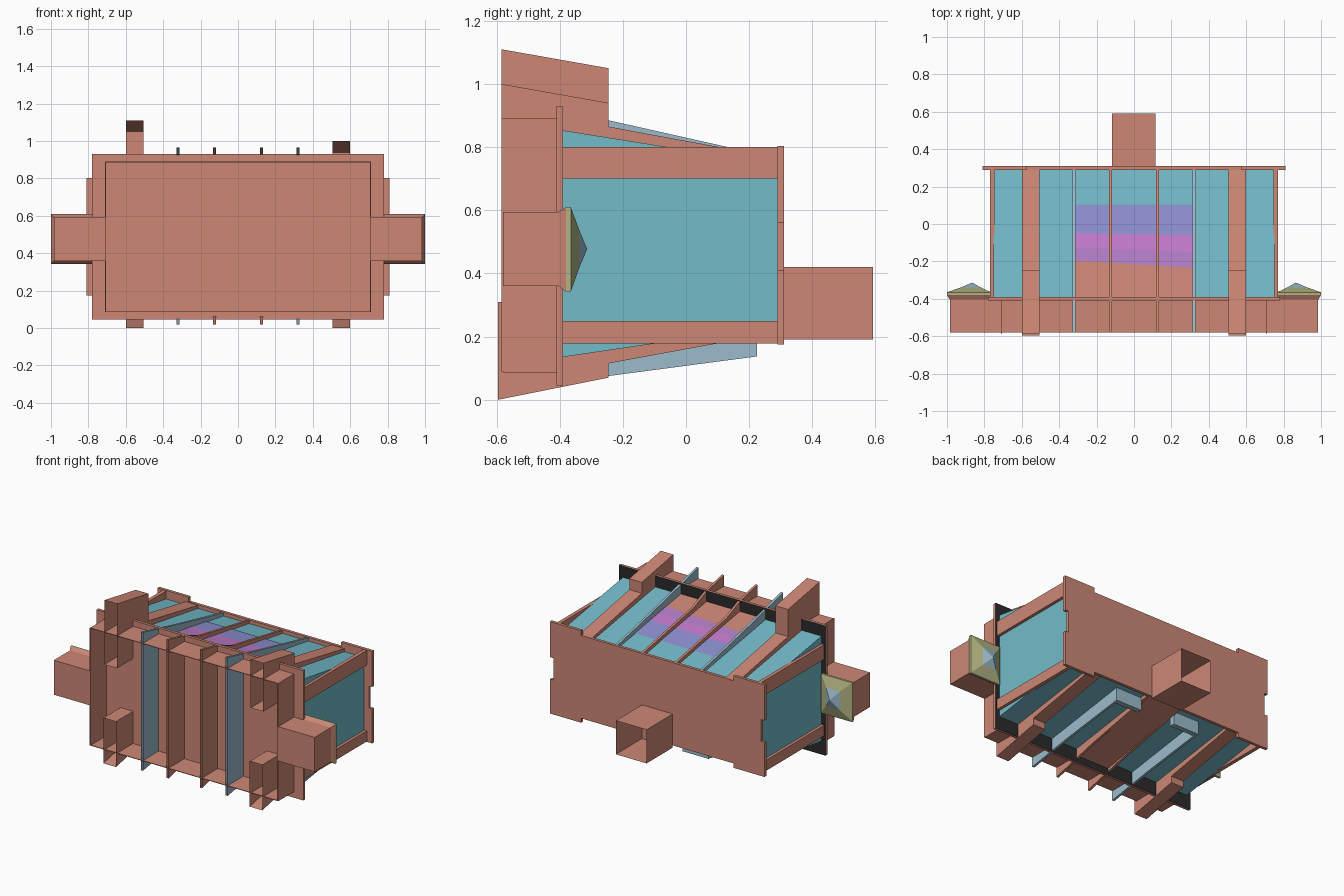
import bpy, bmesh

if "Cube" in bpy.data.objects:
    bpy.data.objects.remove(bpy.data.objects["Cube"])

def material(name, rgb):
    m = bpy.data.materials.new(name)
    m.diffuse_color = (*rgb, 1)
    m.use_nodes = True
    m.node_tree.nodes["Principled BSDF"].inputs["Base Color"].default_value = m.diffuse_color
    return m

CLAY = material("clay_orange", (0.61, 0.242, 0.178))
CYAN = material("cyan", (0.171, 0.497, 0.584))
BLUE = material("pale_blue", (0.328, 0.497, 0.597))
BLACK = material("black", (0.024, 0.024, 0.024))
OLIVE = material("olive", (0.445, 0.456, 0.223))
LAVENDER = material("lavender", (0.27, 0.283, 0.645))
VIOLET = material("violet", (0.56, 0.20, 0.62))
MAUVE = material("mauve", (0.45, 0.21, 0.58))

def mesh(name, verts, faces, *mats):
    me = bpy.data.meshes.new(name)
    me.from_pydata(verts, [], faces)
    for m in mats:
        me.materials.append(m)
    bm = bmesh.new()
    bm.from_mesh(me)
    bmesh.ops.recalc_face_normals(bm, faces=bm.faces)
    bm.to_mesh(me)
    bm.free()
    ob = bpy.data.objects.new(name, me)
    bpy.context.collection.objects.link(ob)
    return ob

def prism(name, profile, a, b, mat, axis='x', open_edges=()):
    """Extrude a profile along x (points are y, z) or along y (points are x, z)."""
    n = len(profile)
    if axis == 'x':
        verts = [(t, p, q) for t in (a, b) for p, q in profile]
    else:
        verts = [(p, t, q) for t in (a, b) for p, q in profile]
    faces = [tuple(range(n)), tuple(range(2 * n - 1, n - 1, -1))]
    faces += [(i, (i + 1) % n, (i + 1) % n + n, i + n)
              for i in range(n) if i not in open_edges]
    return mesh(name, verts, faces, mat)

def box(name, x0, x1, y0, y1, z0, z1, mat):
    return prism(name, [(y0, z0), (y0, z1), (y1, z1), (y1, z0)], x0, x1, mat)

# Main body with sloping top and bottom
def top_z(y):
    return 0.83 - (y + 0.245) * 0.159

prism("body", [(-0.39, 0.135), (-0.39, top_z(-0.39)), (0.29, top_z(0.29)), (0.29, 0.235)],
      -0.75, 0.75, CYAN)

# Coloured bands on the top, with slightly slanted borders
ys = [(-0.39, -0.39), (-0.195, -0.235), (-0.125, -0.15), (-0.05, -0.06), (0.105, 0.105)]
for i, (nm, mat) in enumerate([("clay", CLAY), ("mauve", MAUVE),
                               ("violet", VIOLET), ("lavender", LAVENDER)]):
    (l0, r0), (l1, r1) = ys[i], ys[i + 1]
    quad = [(-0.315, l0), (0.315, r0), (0.315, r1), (-0.315, l1)]
    mesh("top_band_" + nm, [(x, y, top_z(y) + 0.004) for x, y in quad], [(0, 1, 2, 3)], mat)

# Front plate, black on its rear face
plate = box("front_plate", -0.78, 0.78, -0.41, -0.39, 0.045, 0.93, CLAY)
plate.data.materials.append(BLACK)
for f in plate.data.polygons:
    if f.normal.y > 0.5:
        f.material_index = 1

# Back plate with notched edges
W, w, xn = 0.81, 0.785, 0.575
corner = [(xn, 0.77), (xn, 0.803), (W, 0.803), (W, 0.56), (w, 0.56),
          (w, 0.41), (W, 0.41), (W, 0.175), (xn, 0.175), (xn, 0.205)]
prism("back_plate", corner + [(-x, z) for x, z in reversed(corner)], 0.29, 0.31, CLAY, 'y')

# Shallow open frame in front of the front plate
t = 0.004
for nm, z in (("top", 0.89), ("bottom", 0.09)):
    box("front_frame_" + nm, -0.71, 0.71, -0.58, -0.41, z - t, z, CLAY)

# Parts repeated on both sides
for s, side in ((-1, "left"), (1, "right")):
    box("front_frame_" + side, s * 0.705, s * 0.71, -0.585, -0.41, 0.09, 0.89, CLAY)
    box("side_bar_top_" + side, s * 0.745, s * 0.77, -0.39, 0.29, 0.70, 0.80, CLAY)
    box("side_bar_bottom_" + side, s * 0.745, s * 0.77, -0.39, 0.29, 0.178, 0.25, CLAY)

    # Hollow beams, open at the front
    zt = 1.11 if s < 0 else 1.0
    prism("top_beam_" + side,
          [(-0.585, 0.67), (-0.585, zt), (-0.245, zt - 0.06), (-0.245, 0.865),
           (0.29, 0.766), (0.29, 0.70), (-0.4, 0.70), (-0.4, 0.67)],
          s * 0.505, s * 0.6, CLAY, open_edges=(0,))
    prism("bottom_beam_" + side,
          [(-0.595, 0.31), (-0.595, 0.0), (-0.245, 0.07), (-0.245, 0.115),
           (0.29, 0.213), (0.29, 0.3), (-0.4, 0.3), (-0.4, 0.31)],
          s * 0.505, s * 0.6, CLAY, open_edges=(0,))

    # Thin ribs wrapping front, top and bottom
    prism("outer_rib_" + side,
          [(-0.58, 0.02), (-0.58, 0.965), (-0.245, 0.885), (0.12, 0.803), (0.29, 0.768),
           (0.29, 0.25), (0.225, 0.25), (0.225, 0.137), (-0.245, 0.075)],
          s * 0.312, s * 0.328, BLUE, open_edges=(0,))
    prism("inner_rib_" + side,
          [(-0.58, 0.02), (-0.58, 0.965), (-0.39, 0.925), (-0.245, 0.865), (0.29, 0.766),
           (0.29, 0.213), (-0.245, 0.105)],
          s * 0.118, s * 0.134, CLAY, open_edges=(0,))
    # Cross piece joining the ribs underneath
    box("bottom_cross_" + side, s * 0.13, s * 0.32, 0.19, 0.225, 0.137, 0.25, BLUE)

    # Side arm
    box("arm_" + side, s * 0.71, s * 0.985, -0.58, -0.405, 0.36, 0.595, CLAY)

    # Flared cone behind the arm: rings of (y, x0, x1, z0, z1)
    def rings(name, levels, *mats):
        v, f = [], []
        for y, x0, x1, z0, z1 in levels:
            v += [(s * x0, y, z0), (s * x1, y, z0), (s * x1, y, z1), (s * x0, y, z1)]
        for k in range(len(levels) - 1):
            f += [(4 * k + i, 4 * k + (i + 1) % 4, 4 * k + 4 + (i + 1) % 4, 4 * k + 4 + i)
                  for i in range(4)]
        m = 4 * (len(levels) - 1)
        f += [(0, 1, 2, 3), (m, m + 1, m + 2, m + 3)]
        return mesh(name, v, f, *mats)

    rings("arm_flare_" + side, [(-0.405, 0.765, 0.985, 0.36, 0.595),
                                (-0.38, 0.765, 1.0, 0.342, 0.61)], CLAY)
    cone = rings("arm_cone_" + side, [(-0.38, 0.765, 1.0, 0.342, 0.61),
                                      (-0.365, 0.765, 1.0, 0.342, 0.61),
                                      (-0.339, 0.82, 0.925, 0.415, 0.54),
                                      (-0.314, 0.863, 0.867, 0.475, 0.479)], OLIVE, BLUE)
    for p in cone.data.polygons:
        if p.center.y > -0.335:
            p.material_index = 1

# Centre channel under the body
prism("bottom_channel", [(-0.39, 0.09), (-0.39, 0.3), (0.29, 0.3), (0.29, 0.208)],
      -0.12, 0.12, CLAY)

# Square duct at the back, open at its end
prism("back_duct", [(0.31, 0.19), (0.31, 0.42), (0.592, 0.42), (0.592, 0.19)],
      -0.117, 0.115, CLAY, open_edges=(2,))
